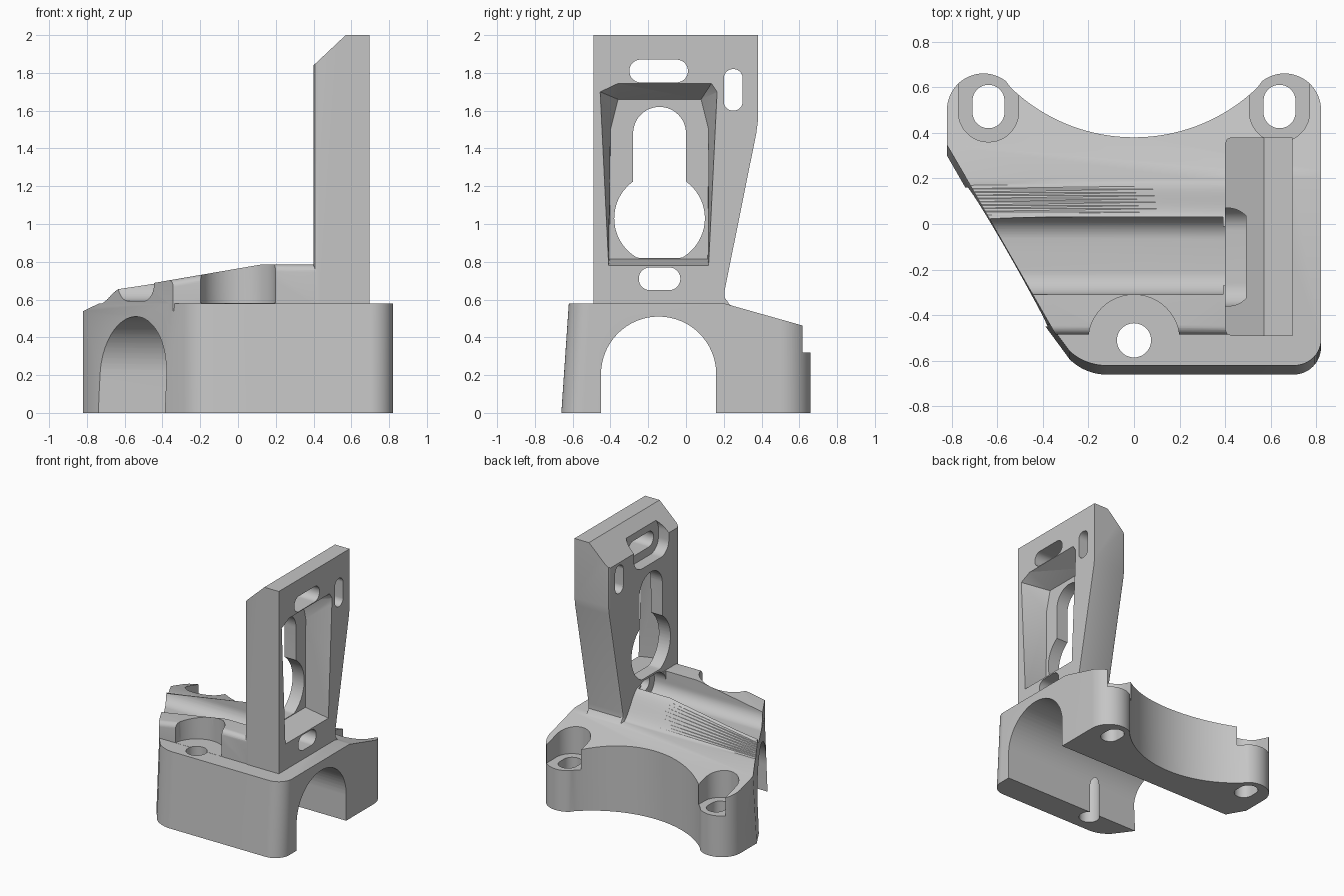
import bpy, bmesh
from math import sin, cos, pi, sqrt, radians

cube = bpy.data.objects.get("Cube")
if cube:
    bpy.data.objects.remove(cube, do_unlink=True)

grey = bpy.data.materials.new("light_grey")
grey.use_nodes = True
grey.diffuse_color = (0.56, 0.56, 0.56, 1)
grey.node_tree.nodes["Principled BSDF"].inputs["Base Color"].default_value = (0.56, 0.56, 0.56, 1)


def arc(cx, cy, r, a0, a1, n=16):
    """Points on an arc, angles in degrees."""
    steps = [radians(a0 + (a1 - a0) * i / n) for i in range(n + 1)]
    return [(cx + r * cos(a), cy + r * sin(a)) for a in steps]


def circle(cx, cy, r):
    return arc(cx, cy, r, 0, 360, 48)[:-1]


def rounded(u0, u1, v0, v1, r):
    """Rounded rectangle; a large radius makes a slot."""
    r = min(r, (u1 - u0) / 2 - 0.001, (v1 - v0) / 2 - 0.001)
    pts = []
    for cu, cv, a in ((u1 - r, v1 - r, 0), (u0 + r, v1 - r, 90),
                      (u0 + r, v0 + r, 180), (u1 - r, v0 + r, 270)):
        pts += arc(cu, cv, r, a, a + 90, 12)
    return pts


def loft(name, axis, sections):
    """Solid through matching sections, given as (position, points) along an axis."""
    place = {"x": lambda p, d: (d, p[0], p[1]),
             "y": lambda p, d: (p[0], d, p[1]),
             "z": lambda p, d: (p[0], p[1], d)}[axis]
    bm = bmesh.new()
    rings = [[bm.verts.new(place(p, d)) for p in pts] for d, pts in sections]
    for a, b in zip(rings, rings[1:]):
        for i in range(len(a)):
            j = (i + 1) % len(a)
            bm.faces.new((a[i], a[j], b[j], b[i]))
    bm.faces.new(rings[0][::-1])
    bm.faces.new(rings[-1])
    bm.normal_update()
    bmesh.ops.triangulate(bm, faces=bm.faces)
    if bm.calc_volume(signed=True) < 0:
        bmesh.ops.reverse_faces(bm, faces=bm.faces)
    mesh = bpy.data.meshes.new(name)
    bm.to_mesh(mesh)
    bm.free()
    obj = bpy.data.objects.new(name, mesh)
    bpy.context.collection.objects.link(obj)
    return obj


def prism(name, axis, pts, lo, hi):
    return loft(name, axis, [(lo, pts), (hi, pts)])


def combine(target, tool, operation="DIFFERENCE"):
    """Apply a boolean and remove the tool."""
    bpy.context.view_layer.objects.active = target
    mod = target.modifiers.new("cut", "BOOLEAN")
    mod.operation, mod.solver, mod.object = operation, "EXACT", tool
    bpy.ops.object.modifier_apply(modifier=mod.name)
    bpy.data.objects.remove(tool, do_unlink=True)


# Base block: rounded front, two rear ears, concave rear edge, slanted side
R = 0.78
rear = [(x, 0.38 + R - sqrt(R * R - x * x)) for x in [0.54 - 0.03 * i for i in range(37)]]


def footprint(t):
    """Outline at the bottom (t = 0) or the drawn-in top (t = 1)."""
    pts = (arc(0.7, -0.54, 0.12, -90, 0) + arc(0.66, 0.5, 0.16, 0, 128, 24) + rear
           + arc(-0.66, 0.5, 0.16, 52, 180, 24)
           + [(-0.82, 0.3 + 0.05 * t), (-0.395 + 0.025 * t, -0.44)]
           + arc(-0.12, -0.43, 0.23, 225, 270))
    return [(x, y * (1 - 0.06 * t) if y < -0.45 else y) for x, y in pts]


bracket = loft("bracket", "z", [(0, footprint(0)), (0.58, footprint(1))])
combine(bracket, prism("rear_slope", "x", [(0.2, 0.58), (0.59, 0.47), (0.8, 0.41), (0.8, 0.9), (0.2, 0.9)], -1, 1))


# Raised hump, rising towards the upright plate
def hump_section(h):
    front = [(-0.485, 0.54), (-0.485, h - 0.04)] + arc(-0.445, h - 0.04, 0.04, 180, 90, 6)[1:]
    low = 0.575
    back = []
    for i in range(15):
        t = i / 14
        back.append((0.01 + 0.2 * t, low + (h - low) * (0.5 + 0.5 * cos(pi * t))))
    return front + back + [(0.21, 0.54)]


hump = loft("hump", "x", [(-0.9, hump_section(0.61)), (0.12, hump_section(0.785)),
                          (0.47, hump_section(0.785))])
combine(hump, prism("slanted_side", "z", [(-0.933, 0.545), (-0.237, -0.67), (-1.4, -1), (-1.5, 0.53)], 0, 1.5))


# Upright plate with softened inner edges and a chamfered top
def plate_section(inset):
    front, back = -0.49 + inset, 0.38 - inset
    return [(front, 0.55), (back - 0.11, 0.55), (back - 0.15, 0.575), (back - 0.175, 0.61),
            (back - 0.175, 0.65), (back - 0.008, 1.48), (back, 1.54), (back, 2), (front, 2)]


plate = loft("upright_plate", "x", [(0.4, plate_section(0.025)), (0.407, plate_section(0.008)),
                                    (0.425, plate_section(0)), (0.695, plate_section(0))])
combine(plate, prism("top_chamfer", "y", [(0.3, 1.746), (0.6, 2.028), (0.6, 2.2), (0.3, 2.2)], -1, 1))
combine(bracket, hump, "UNION")
combine(bracket, plate, "UNION")

# Tapered recess in the outer face
mouth = [(-0.455, 1.7), (-0.36, 1.745), (0.135, 1.745), (0.165, 1.7), (0.12, 0.78), (-0.41, 0.78)]
floor = [(-0.4, 1.5), (-0.36, 1.66), (0.08, 1.66), (0.12, 1.5), (0.115, 0.815), (-0.405, 0.815)]
combine(bracket, loft("recess", "x", [(0.5, floor), (0.697, mouth), (0.8, mouth)]))

# Keyhole, slots and the slot pocket
keyhole = [(y, max(z, 0.82)) for y, z in arc(-0.14, 1.03, 0.24, 126, 414, 48)]
keyhole += arc(-0.14, 1.48, 0.14, 0, 180, 24)
combine(bracket, prism("keyhole", "x", keyhole, 0.3, 0.55))
combine(bracket, prism("top_slot_pocket", "x", rounded(-0.36, 0.07, 1.685, 1.95, 0.1), 0.3, 0.49))
for name, size in (("top_slot", (-0.3, 0.01, 1.75, 1.87)),
                   ("side_slot", (0.2, 0.3, 1.6, 1.82)),
                   ("lower_slot", (-0.25, -0.03, 0.65, 0.77))):
    combine(bracket, prism(name, "x", rounded(*size, 0.06), 0.3, 0.8))

# Groove along the hump, running into the plate
combine(bracket, prism("groove", "x", rounded(-0.31, 0.03, 0.592, 0.805, 0.1), -1, 0.49))
combine(bracket, prism("groove_opening", "x", rounded(-0.31, 0.03, 0.69, 1.0, 0.01), -1, 0.39))

# Arched channel under the base
arch = [(-0.45, -0.1), (0.16, -0.1)] + arc(-0.145, 0.205, 0.305, 0, 180, 32)
combine(bracket, prism("channel", "x", arch, -1, 1))

# Front bolt hole with a clearance cut into the hump
combine(bracket, prism("bolt_clearance", "z", circle(0, -0.51, 0.2), 0.581, 1.2))
combine(bracket, prism("bolt_hole", "z", circle(0, -0.51, 0.075), -0.1, 1))

# Rear ears: open pockets and slotted holes
for s in (-1, 1):
    x = 0.638 * s
    combine(bracket, prism("ear_pocket", "z", rounded(x - 0.132, x + 0.132, 0.36, 0.95, 0.131), 0.32, 1))
    combine(bracket, prism("ear_slot", "z", rounded(x - 0.07, x + 0.07, 0.42, 0.61, 0.07), -0.1, 0.5))

bracket.data.materials.clear()
bracket.data.materials.append(grey)
for poly in bracket.data.polygons:
    poly.material_index = 0
bpy.ops.object.select_all(action="DESELECT")
bracket.select_set(True)
bpy.context.view_layer.objects.active = bracket
bpy.ops.object.shade_smooth_by_angle(angle=radians(30))
